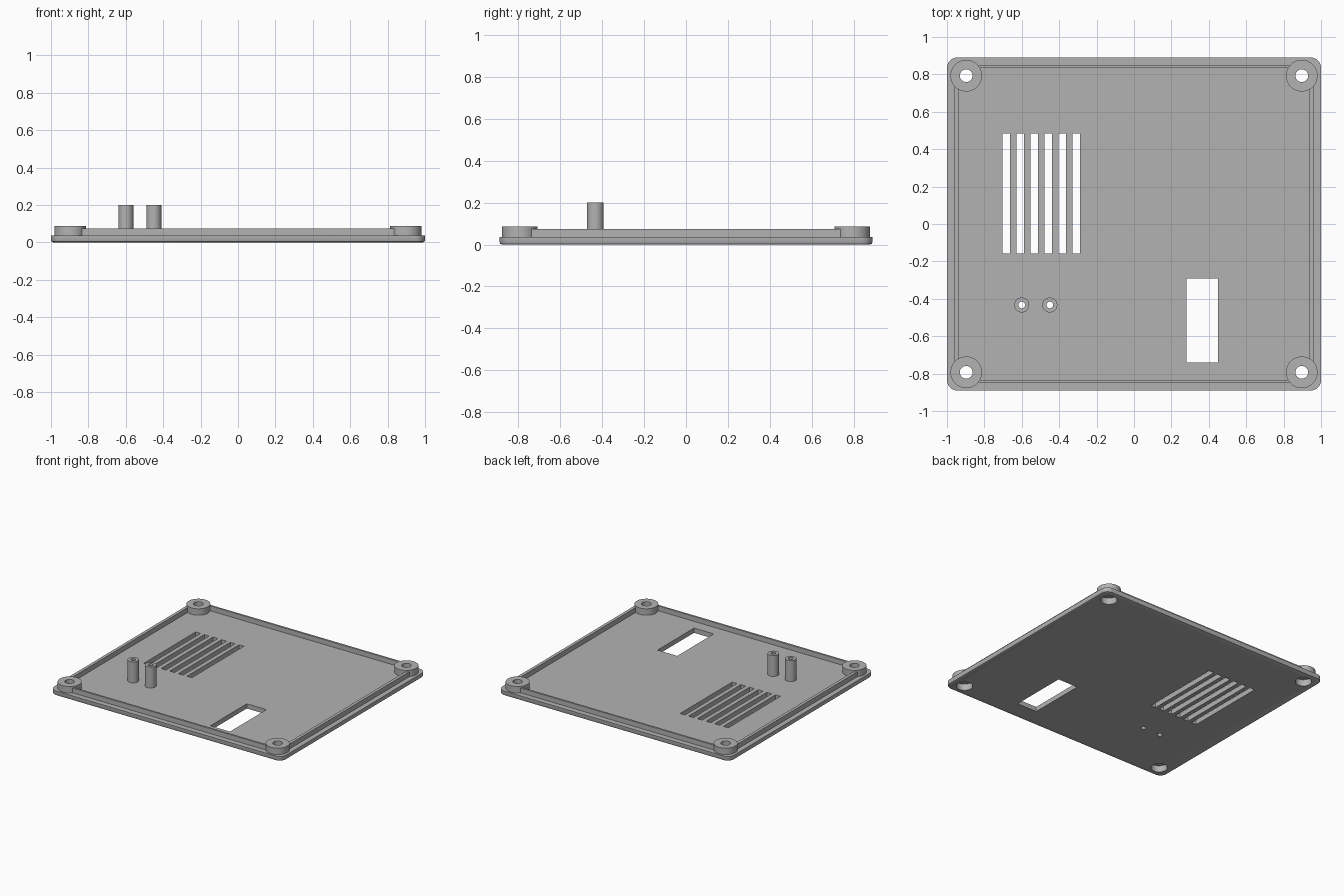
import bpy
import bmesh
from math import pi, cos, sin, radians

if "Cube" in bpy.data.objects:
    bpy.data.objects.remove(bpy.data.objects["Cube"])

grey = bpy.data.materials.new("mid_grey_plastic")
grey.use_nodes = True
colour = (0.45, 0.45, 0.45, 1)
grey.diffuse_color = colour
grey.node_tree.nodes["Principled BSDF"].inputs["Base Color"].default_value = colour


def prism(name, outline, z0, z1):
    """Extrude a closed outline from z0 to z1."""
    bm = bmesh.new()
    face = bm.faces.new([bm.verts.new((x, y, z0)) for x, y in outline])
    top = bmesh.ops.extrude_face_region(bm, geom=[face])["geom"]
    verts = [v for v in top if isinstance(v, bmesh.types.BMVert)]
    bmesh.ops.translate(bm, verts=verts, vec=(0, 0, z1 - z0))
    bmesh.ops.recalc_face_normals(bm, faces=bm.faces)
    mesh = bpy.data.meshes.new(name)
    bm.to_mesh(mesh)
    bm.free()
    mesh.materials.append(grey)
    obj = bpy.data.objects.new(name, mesh)
    bpy.context.collection.objects.link(obj)
    return obj


def box(name, x0, x1, y0, y1, z0, z1):
    return prism(name, [(x0, y0), (x1, y0), (x1, y1), (x0, y1)], z0, z1)


def disc(name, x, y, r, z0, z1, sides=48):
    ring = [2 * pi * i / sides for i in range(sides)]
    return prism(name, [(x + r * cos(a), y + r * sin(a)) for a in ring], z0, z1)


def rounded(hx, hy, r, steps=8):
    """Rectangle outline with rounded corners."""
    pts = []
    for k, (sx, sy) in enumerate([(1, 1), (-1, 1), (-1, -1), (1, -1)]):
        for i in range(steps + 1):
            a = (k + i / steps) * pi / 2
            pts.append((sx * (hx - r) + r * cos(a), sy * (hy - r) + r * sin(a)))
    return pts


def bake(obj):
    """Replace the mesh by its evaluated modifiers."""
    deps = bpy.context.evaluated_depsgraph_get()
    mesh = bpy.data.meshes.new_from_object(obj.evaluated_get(deps))
    obj.modifiers.clear()
    obj.data = mesh


def combine(obj, tool, operation):
    mod = obj.modifiers.new(operation, 'BOOLEAN')
    mod.object, mod.operation, mod.solver = tool, operation, 'EXACT'
    bake(obj)
    bpy.data.objects.remove(tool)


# Base plate with rounded corners and a softened lower edge
lid = prism("enclosure_lid", rounded(1, 0.89, 0.055), 0, 0.037)
bm = bmesh.new()
bm.from_mesh(lid.data)
lower = [e for e in bm.edges if all(v.co.z < 0.001 for v in e.verts)]
bmesh.ops.bevel(bm, geom=lower, offset=0.012, segments=2, profile=0.5, affect='EDGES')
bm.to_mesh(lid.data)
bm.free()

# Raised rim, stepped in from the plate edge
rim = box("rim", -0.961, 0.961, -0.848, 0.848, 0.02, 0.075)
combine(rim, box("rim_opening", -0.937, 0.937, -0.833, 0.833, 0, 0.1), 'DIFFERENCE')
combine(lid, rim, 'UNION')

# Corner screw bosses and the two tall posts
corners = [(sx * 0.897, sy * 0.793) for sx in (-1, 1) for sy in (-1, 1)]
posts = [(-0.6, -0.433), (-0.45, -0.433)]
for x, y in corners:
    combine(lid, disc("corner_boss", x, y, 0.0845, 0.02, 0.087), 'UNION')
for x, y in posts:
    combine(lid, disc("post", x, y, 0.04, 0.02, 0.2), 'UNION')

# Screw holes with head pockets underneath, and post bores
for x, y in corners:
    combine(lid, disc("screw_hole", x, y, 0.034, -0.1, 0.3), 'DIFFERENCE')
    combine(lid, disc("head_pocket", x, y, 0.058, -0.1, 0.05), 'DIFFERENCE')
for x, y in posts:
    combine(lid, disc("post_bore", x, y, 0.018, -0.1, 0.3, 32), 'DIFFERENCE')

# Six vent slots
for i in range(6):
    x = -0.683 + i * 0.0748
    combine(lid, box("vent_slot", x - 0.021, x + 0.021, -0.157, 0.484, -0.1, 0.3), 'DIFFERENCE')

# Rectangular window
combine(lid, box("window", 0.28, 0.45, -0.741, -0.292, -0.1, 0.3), 'DIFFERENCE')

bpy.ops.object.select_all(action='DESELECT')
lid.select_set(True)
bpy.context.view_layer.objects.active = lid
bpy.ops.object.shade_smooth_by_angle(angle=radians(25))
